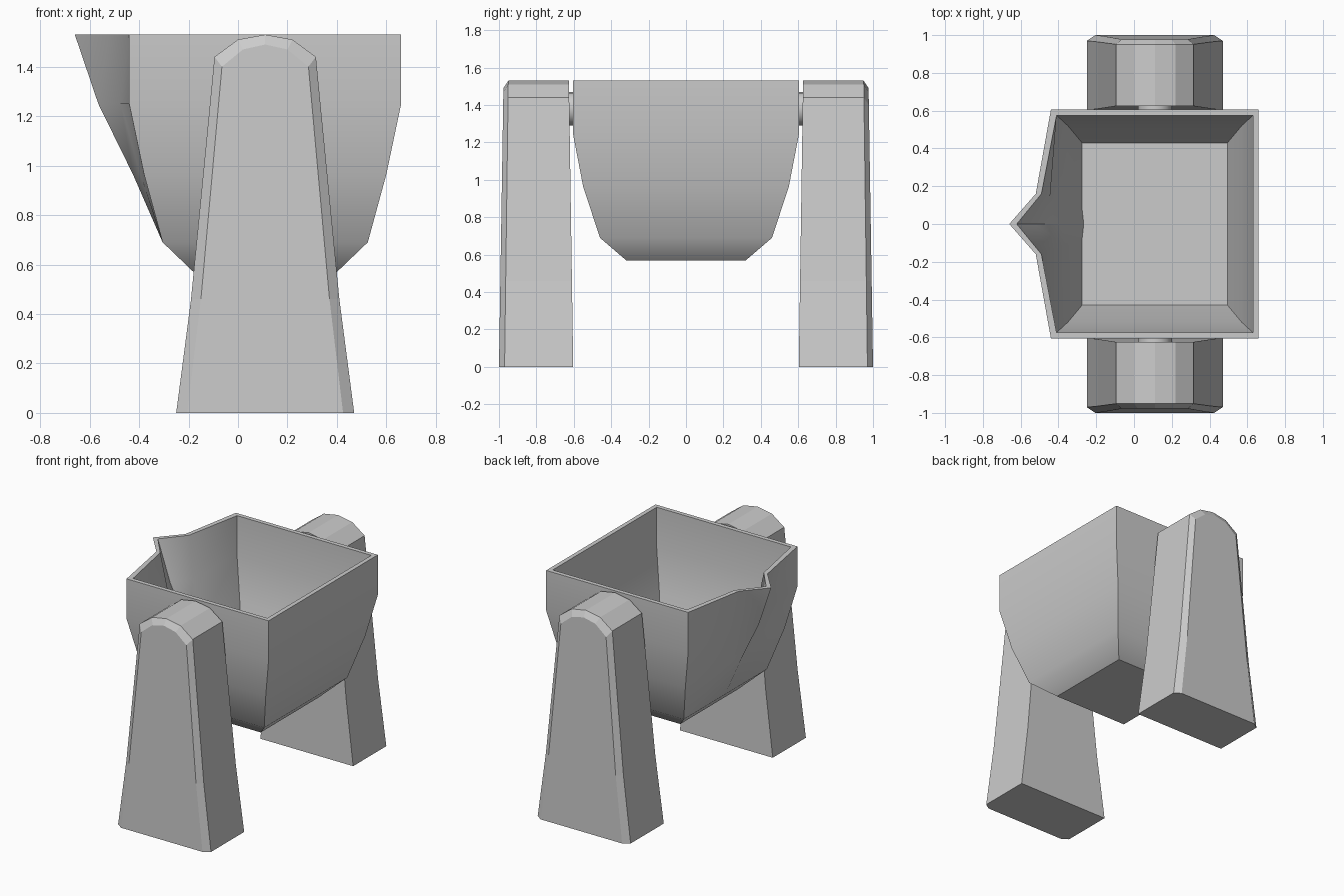
import bpy, bmesh, math

if "Cube" in bpy.data.objects:
    bpy.data.objects.remove(bpy.data.objects["Cube"])

CX = 0.11  # shared centre of the bucket and supports


def finish(bm, name, smooth_angle=None):
    bmesh.ops.recalc_face_normals(bm, faces=bm.faces)
    mesh = bpy.data.meshes.new(name)
    bm.to_mesh(mesh)
    bm.free()
    obj = bpy.data.objects.new(name, mesh)
    bpy.context.collection.objects.link(obj)
    if smooth_angle:
        bpy.ops.object.select_all(action='DESELECT')
        obj.select_set(True)
        bpy.context.view_layer.objects.active = obj
        bpy.ops.object.shade_smooth_by_angle(angle=math.radians(smooth_angle))
    return obj


def loft(rings):
    """Skin closed rings of equal length and cap both ends."""
    bm = bmesh.new()
    vs = [[bm.verts.new(p) for p in r] for r in rings]
    n = len(vs[0])
    for a, b in zip(vs, vs[1:]):
        for i in range(n):
            j = (i + 1) % n
            bm.faces.new((a[i], a[j], b[j], b[i]))
    bm.faces.new(vs[0])
    bm.faces.new(vs[-1])
    return bm


# Bucket: rectangular rings with a pouring spout on the -x side
def bucket_ring(hx, hy, z, mid, my, tip, inset=0.0):
    hx, hy = hx - inset, hy - inset
    mid, tip = mid + inset, tip + inset * 1.3
    return [(CX - hx, -hy, z), (CX + hx, -hy, z), (CX + hx, hy, z), (CX - hx, hy, z),
            (mid, my, z), (tip, 0, z), (mid, -my, z)]


# half x, half y, z, spout shoulder x, shoulder y, spout tip x
levels = [
    (0.29, 0.32, 0.57, -0.18, 0.07, -0.18),
    (0.415, 0.46, 0.69, -0.305, 0.08, -0.305),
    (0.49, 0.55, 0.965, -0.395, 0.11, -0.425),
    (0.55, 0.605, 1.25, -0.475, 0.135, -0.565),
    (0.55, 0.605, 1.53, -0.52, 0.16, -0.66),
]
outer = [bucket_ring(*l) for l in levels]
inner = [bucket_ring(*l, inset=0.03) for l in reversed(levels[1:])]
finish(loft(outer + inner), "bucket", 35)

# Supports: tapered pillars with an arched top and chamfered outer face
half_outline = [(0.36, 0), (0.30, 0.46), (0.205, 1.44), (0.11, 1.51), (0, 1.53)]
half_inset = [(0.315, 0), (0.26, 0.46), (0.175, 1.40), (0.09, 1.47), (0, 1.49)]


def mirrored(half):
    return half + [(-x, z) for x, z in reversed(half[:-1])]


def pillar_ring(half, y, slope, side):
    return [(CX + x, side * (y + slope * z), z) for x, z in mirrored(half)]


for side, label in ((-1, "front"), (1, "back")):
    finish(loft([
        pillar_ring(half_outline, 0.603, 0.015, side),
        pillar_ring(half_outline, 0.97, -0.013, side),
        pillar_ring(half_inset, 1.0, -0.016, side),
    ]), label + "_support")

    # Axle stub between bucket and support
    bpy.ops.mesh.primitive_cylinder_add(
        vertices=16, radius=0.09, depth=0.06,
        location=(CX, side * 0.615, 1.38), rotation=(math.pi / 2, 0, 0))
    axle = bpy.context.object
    axle.name = label + "_axle"
    bpy.ops.object.shade_smooth_by_angle(angle=math.radians(35))
